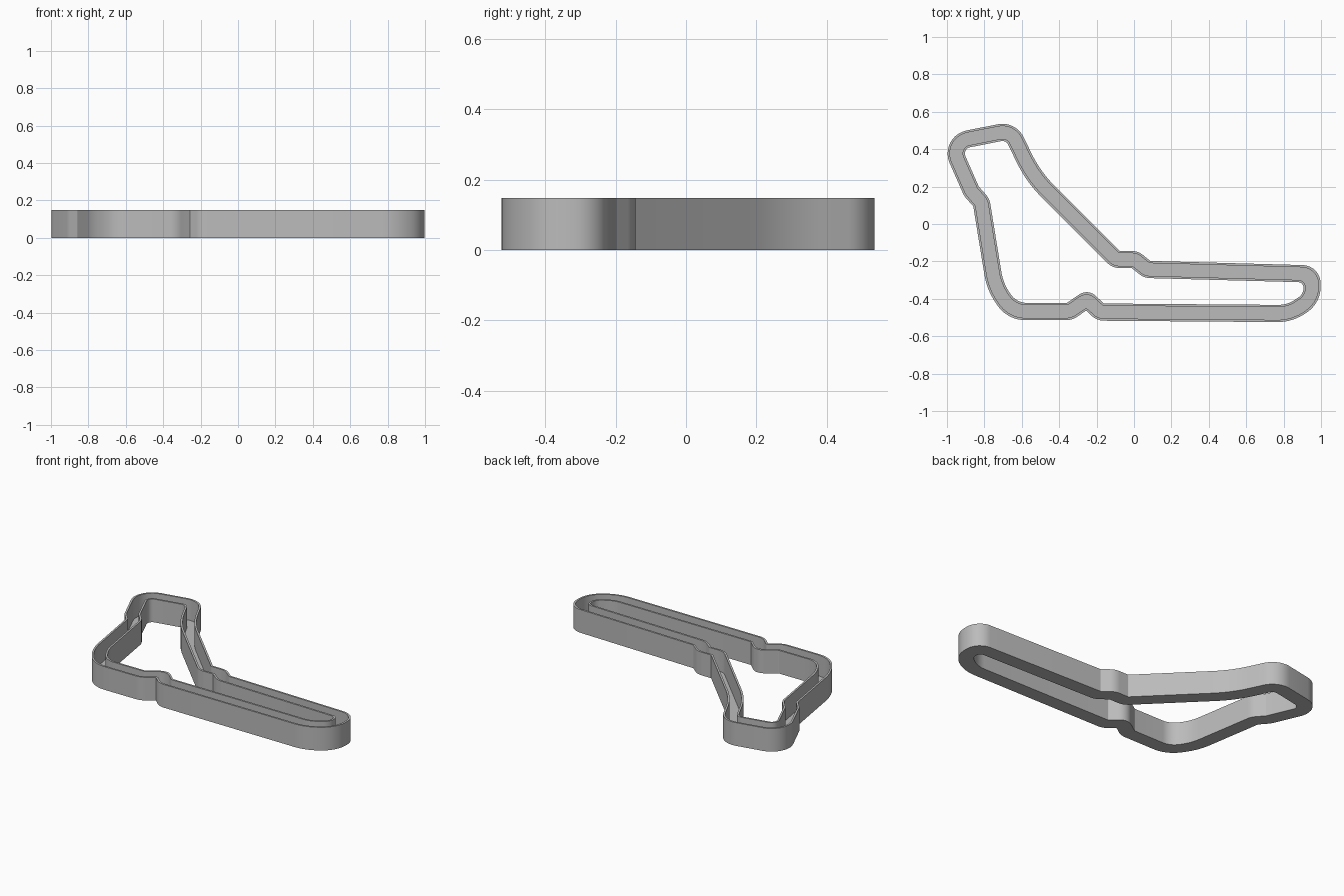
import bpy
import bmesh
import math
from mathutils import Vector, Matrix

if "Cube" in bpy.data.objects:
    bpy.data.objects.remove(bpy.data.objects["Cube"])

HALF_WIDTH = 0.046
WALL = 0.012
FLOOR = 0.015
HEIGHT = 0.148
ARC_STEPS = 10

# Centreline corners, counter-clockwise: x, y, fillet radius
CORNERS = [
    (-0.18, -0.471, 0.05),    # lower chicane exit
    (0.834, -0.479, 0.22),    # long right-hand bend
    (0.952, -0.398, 0.12),
    (0.952, -0.267, 0.075),
    (0.07, -0.243, 0.05),     # upper chicane
    (0.005, -0.19, 0.05),
    (-0.096, -0.19, 0.05),
    (-0.54, 0.254, 0.7),      # gentle sweep
    (-0.658, 0.50, 0.08),     # top corners
    (-0.984, 0.436, 0.08),
    (-0.869, 0.175, 0.06),    # left kink
    (-0.816, 0.115, 0.05),
    (-0.743, -0.334, 0.32),   # lower left bend
    (-0.652, -0.468, 0.15),
    (-0.345, -0.468, 0.06),   # lower chicane entry
    (-0.251, -0.404, 0.05),
]


def turn_angle(a, b):
    return math.atan2(a.x * b.y - a.y * b.x, a.dot(b))


def offset_loop(d):
    """Rounded outline lying d outside the centreline."""
    pts = [Vector(c[:2]) for c in CORNERS]
    n = len(pts)
    dirs = [(pts[(i + 1) % n] - pts[i]).normalized() for i in range(n)]
    # Mitred offset of each corner
    moved = []
    for i in range(n):
        n0 = Vector((dirs[i - 1].y, -dirs[i - 1].x))
        n1 = Vector((dirs[i].y, -dirs[i].x))
        moved.append(pts[i] + (n0 + n1) * d / (1 + n0.dot(n1)))
    # Fillet each corner with a matching concentric arc
    loop = []
    for i in range(n):
        p = moved[i]
        turn = turn_angle(dirs[i - 1], dirs[i])
        side = math.copysign(1, turn)
        tan_half = math.tan(abs(turn) / 2)
        radius = max(CORNERS[i][2] + side * d, 0.004)
        room = min((p - moved[i - 1]).length, (p - moved[(i + 1) % n]).length)
        cut = min(radius * tan_half, 0.48 * room)
        radius = cut / tan_half
        start = p - dirs[i - 1] * cut
        centre = start + Vector((-dirs[i - 1].y, dirs[i - 1].x)) * side * radius
        for k in range(ARC_STEPS + 1):
            spin = Matrix.Rotation(turn * k / ARC_STEPS, 2)
            loop.append(centre + spin @ (start - centre))
    return loop


# Plain grey material
grey = bpy.data.materials.new("plain grey")
grey.use_nodes = True
colour = (0.5, 0.5, 0.5, 1)
grey.diffuse_color = colour
grey.node_tree.nodes["Principled BSDF"].inputs["Base Color"].default_value = colour

# U-shaped section: flat floor with a thin wall along each edge
w, t = HALF_WIDTH, HALF_WIDTH - WALL
section = [(w, 0), (w, HEIGHT), (t, HEIGHT), (t, FLOOR),
           (-t, FLOOR), (-t, HEIGHT), (-w, HEIGHT), (-w, 0)]

bm = bmesh.new()
rings = [[bm.verts.new((p.x, p.y, z)) for p in offset_loop(d)] for d, z in section]
count = len(rings[0])
for a, b in zip(rings, rings[1:] + rings[:1]):
    for i in range(count):
        j = (i + 1) % count
        bm.faces.new((a[i], a[j], b[j], b[i]))
bmesh.ops.recalc_face_normals(bm, faces=bm.faces)
mesh = bpy.data.meshes.new("track_channel")
bm.to_mesh(mesh)
bm.free()
mesh.materials.append(grey)

# Channel object with crisp rims and smooth bends
channel = bpy.data.objects.new("track_channel", mesh)
bpy.context.collection.objects.link(channel)
bpy.ops.object.select_all(action="DESELECT")
channel.select_set(True)
bpy.context.view_layer.objects.active = channel
bpy.ops.object.shade_smooth_by_angle(angle=math.radians(30))
